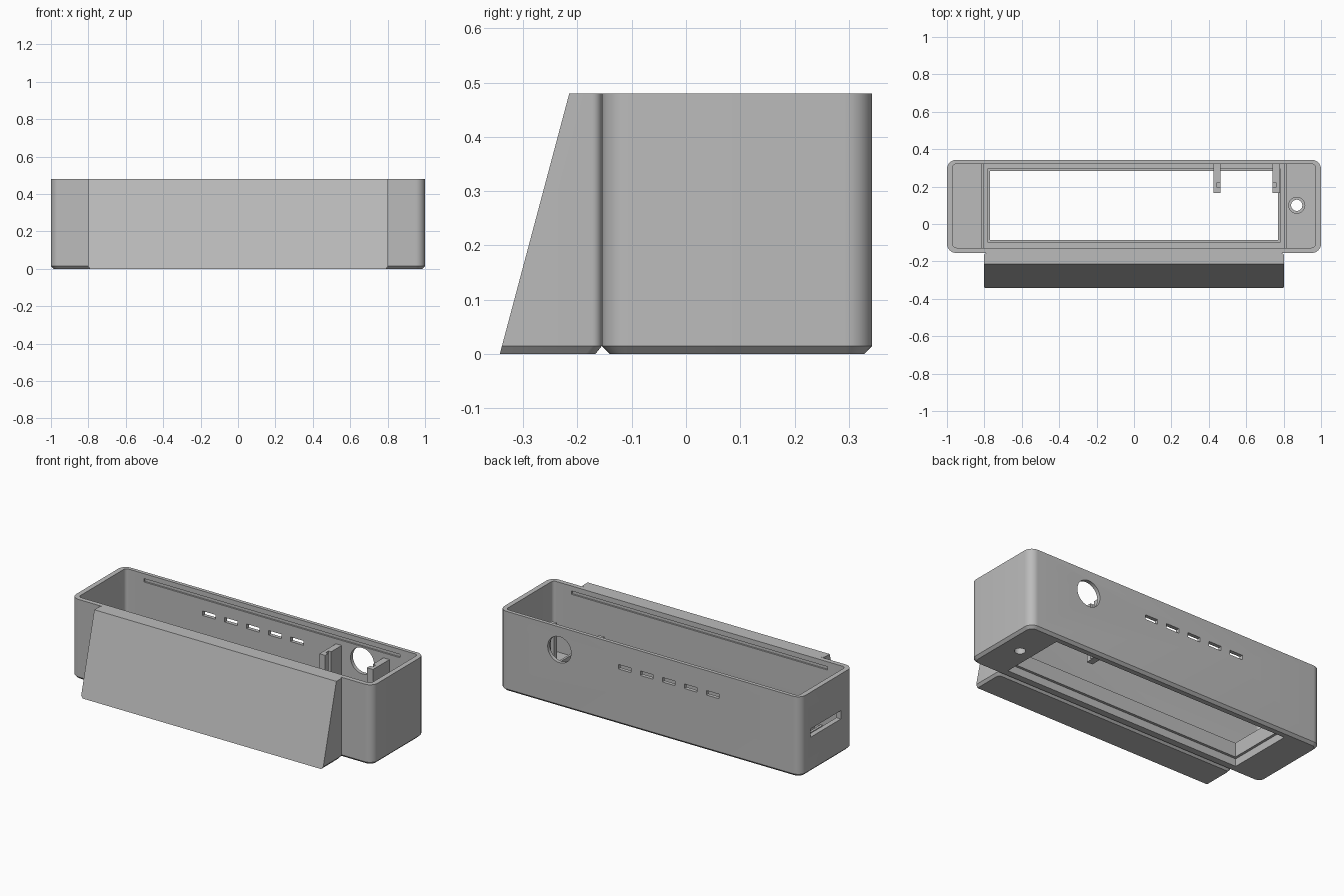
import bpy, bmesh
from math import cos, sin, pi, radians

cube = bpy.data.objects.get("Cube")
if cube:
    bpy.data.objects.remove(cube, do_unlink=True)

grey = bpy.data.materials.new("matte_grey")
grey.use_nodes = True
COLOUR = (0.5, 0.5, 0.5, 1)
grey.diffuse_color = COLOUR
grey.node_tree.nodes["Principled BSDF"].inputs["Base Color"].default_value = COLOUR


def finish(name, bm):
    bmesh.ops.recalc_face_normals(bm, faces=bm.faces)
    mesh = bpy.data.meshes.new(name)
    bm.to_mesh(mesh)
    bm.free()
    mesh.materials.append(grey)
    obj = bpy.data.objects.new(name, mesh)
    bpy.context.collection.objects.link(obj)
    return obj


def rounded(x0, x1, y0, y1, r, steps=10):
    """Outline of a rounded rectangle, counter-clockwise."""
    corners = [(x1 - r, y1 - r), (x0 + r, y1 - r), (x0 + r, y0 + r), (x1 - r, y0 + r)]
    return [(cx + r * cos((q + k / steps) * pi / 2), cy + r * sin((q + k / steps) * pi / 2))
            for q, (cx, cy) in enumerate(corners) for k in range(steps + 1)]


def loft(name, layers):
    """Closed solid through (outline, height) layers."""
    bm = bmesh.new()
    rings = [[bm.verts.new((x, y, z)) for x, y in outline] for outline, z in layers]
    for low, high in zip(rings, rings[1:]):
        for i in range(len(low)):
            j = (i + 1) % len(low)
            bm.faces.new((low[i], low[j], high[j], high[i]))
    bm.faces.new(rings[0][::-1])
    bm.faces.new(rings[-1])
    return finish(name, bm)


def box(name, x0, x1, y0, y1, z0, z1):
    outline = [(x0, y0), (x1, y0), (x1, y1), (x0, y1)]
    return loft(name, [(outline, z0), (outline, z1)])


def cylinder(name, x, y, z, r, length, along_y=False):
    bm = bmesh.new()
    bmesh.ops.create_cone(bm, cap_ends=True, segments=40, radius1=r, radius2=r, depth=length)
    obj = finish(name, bm)
    if along_y:
        obj.rotation_euler.x = pi / 2
    obj.location = (x, y, z)
    return obj


def cut(obj, cutters):
    """Subtract the cutters, keep the result and discard them."""
    for c in cutters:
        c.hide_render = True
        mod = obj.modifiers.new("cut", "BOOLEAN")
        mod.operation = "DIFFERENCE"
        mod.solver = "EXACT"
        mod.object = c
    bpy.context.view_layer.update()
    result = bpy.data.meshes.new_from_object(obj.evaluated_get(bpy.context.evaluated_depsgraph_get()))
    obj.modifiers.clear()
    obj.data = result
    for c in cutters:
        bpy.data.objects.remove(c, do_unlink=True)
    return obj


def smooth(obj):
    bpy.ops.object.select_all(action="DESELECT")
    obj.select_set(True)
    bpy.context.view_layer.objects.active = obj
    bpy.ops.object.shade_smooth_by_angle(angle=radians(30))


H, FRONT, BACK, WALL, EDGE = 0.48, -0.155, 0.343, 0.028, 0.015
FLOOR = 0.06

# Open case with rounded corners and a chamfered base
outer = rounded(-1, 1, FRONT, BACK, 0.05)
base = rounded(-1 + EDGE, 1 - EDGE, FRONT + EDGE, BACK - EDGE, 0.035)
case = loft("case", [(base, 0), (outer, EDGE), (outer, H)])

inner = rounded(-0.97, 0.97, FRONT + WALL, BACK - 0.022, 0.02)
cutters = [
    loft("cavity", [(inner, FLOOR), (inner, 0.6)]),
    box("window", -0.77, 0.77, -0.085, 0.283, -0.1, 0.2),
    box("window_recess", -0.785, 0.785, -0.1, 0.298, -0.1, 0.045),
    box("end_slot", -1.1, -0.9, -0.04, 0.25, 0.21, 0.26),
    box("lid_grooves", -0.85, 0.85, FRONT + WALL - 0.01, BACK - 0.012, 0.43, 0.45),
    cylinder("round_port", 0.6, 0.33, 0.344, 0.078, 0.1, along_y=True),
    cylinder("screw_hole", 0.87, 0.1, 0.03, 0.03, 0.2),
    cylinder("screw_counterbore", 0.87, 0.1, 0.09, 0.043, 0.1),
]
for i in range(5):
    x = -0.417 + i * 0.146
    cutters.append(box("vent", x - 0.042, x + 0.042, 0.28, 0.4, 0.333, 0.36))
smooth(cut(case, cutters))

# Raised collar around the floor window
collar = box("window_collar", -0.783, 0.783, -0.1, 0.298, FLOOR - 0.005, 0.13)
cut(collar, [box("collar_hole", -0.77, 0.77, -0.085, 0.283, -0.1, 0.2)])

# Cross ribs on either side of the window
for side, name in ((-1, "right_rib"), (1, "left_rib")):
    a, b = sorted((side * 0.803, side * 0.818))
    box(name, a, b, FRONT + 0.02, BACK - 0.015, FLOOR - 0.005, 0.09)

# Board holders with facing slots
for name, x0, x1, g0, g1 in (("inner_holder", 0.425, 0.463, 0.445, 0.5),
                             ("outer_holder", 0.74, 0.78, 0.7, 0.76)):
    holder = box(name, x0, x1, 0.165, BACK - 0.015, FLOOR - 0.005, 0.4)
    cut(holder, [box("board_slot", g0, g1, 0.195, 0.222, FLOOR, 0.5)])

# Solid wedge-shaped front panel with rounded rear edges
BOTTOM, TOP = -0.343, -0.215


def panel_outline(front, inset):
    w, back, r = 0.803 - inset, FRONT - inset, 0.018
    curve = [(w - r + r * cos(k * pi / 12), back - r + r * sin(k * pi / 12)) for k in range(7)]
    return [(-w, front), (w, front)] + curve + [(-x, y) for x, y in reversed(curve)]


panel = loft("front_panel", [(panel_outline(BOTTOM, 0.012), 0),
                             (panel_outline(BOTTOM + 0.004, 0), EDGE),
                             (panel_outline(TOP, 0), H)])
smooth(panel)
